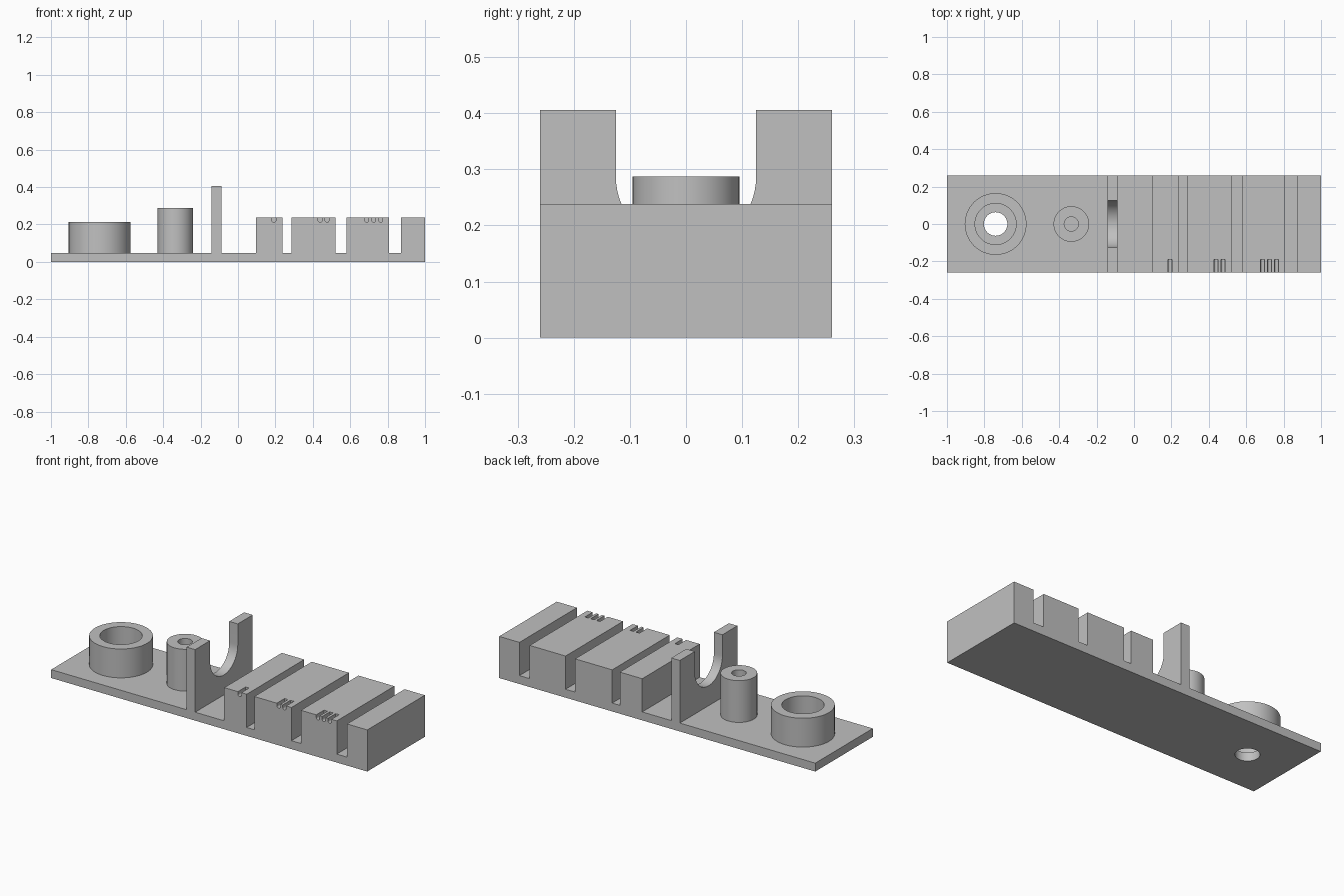
import bpy, bmesh
from math import sin, cos, pi, radians
from mathutils import Vector

cube = bpy.data.objects.get("Cube")
if cube:
    bpy.data.objects.remove(cube, do_unlink=True)

grey = bpy.data.materials.new("plain grey")
grey.use_nodes = True
colour = (0.53, 0.53, 0.53, 1)
grey.diffuse_color = colour
grey.node_tree.nodes["Principled BSDF"].inputs["Base Color"].default_value = colour

HALF_Y = 0.26
FLOOR = 0.048
BLOCK_TOP = 0.238


def finish(name, bm):
    bmesh.ops.recalc_face_normals(bm, faces=bm.faces[:])
    mesh = bpy.data.meshes.new(name)
    bm.to_mesh(mesh)
    bm.free()
    mesh.materials.append(grey)
    obj = bpy.data.objects.new(name, mesh)
    bpy.context.collection.objects.link(obj)
    return obj


def prism(name, points, offset):
    """Extrude a flat outline of 3D points along an offset."""
    bm = bmesh.new()
    face = bm.faces.new([bm.verts.new(p) for p in points])
    result = bmesh.ops.extrude_face_region(bm, geom=[face])
    verts = [g for g in result["geom"] if isinstance(g, bmesh.types.BMVert)]
    bmesh.ops.translate(bm, verts=verts, vec=Vector(offset))
    return finish(name, bm)


def lathe(name, profile, x, steps=64):
    """Spin a closed (radius, z) profile about a vertical axis at x."""
    bm = bmesh.new()
    rings = [[bm.verts.new((x + r * cos(2 * pi * i / steps), r * sin(2 * pi * i / steps), z))
              for i in range(steps)] for r, z in profile]
    for a, b in zip(rings, rings[1:] + rings[:1]):
        for i in range(steps):
            j = (i + 1) % steps
            bm.faces.new((a[i], a[j], b[j], b[i]))
    return finish(name, bm)


def arc(cx, cz, r, steps):
    """Lower half circle, from the positive side to the negative."""
    return [(cx + r * cos(pi * i / steps), cz - r * sin(pi * i / steps)) for i in range(steps + 1)]


def activate(obj):
    bpy.ops.object.select_all(action="DESELECT")
    obj.select_set(True)
    bpy.context.view_layer.objects.active = obj


def cut(obj, cutter):
    cutter.hide_render = True
    mod = obj.modifiers.new("cut", "BOOLEAN")
    mod.operation = "DIFFERENCE"
    mod.solver = "EXACT"
    mod.object = cutter
    activate(obj)
    bpy.ops.object.modifier_apply(modifier=mod.name)
    bpy.data.objects.remove(cutter, do_unlink=True)


# Base plate with four raised blocks separated by slots
outline = [(-1, 0), (-1, FLOOR)]
for left, right in ((0.095, 0.237), (0.285, 0.52), (0.58, 0.807), (0.872, 1)):
    outline += [(left, FLOOR), (left, BLOCK_TOP), (right, BLOCK_TOP), (right, FLOOR)]
outline[-1] = (1, 0)
body = prism("slotted_base", [(x, -HALF_Y, z) for x, z in outline], (0, 2 * HALF_Y, 0))

# Through hole below the ring
RING_X = -0.74
hole = [(RING_X + 0.063 * cos(2 * pi * i / 48), 0.063 * sin(2 * pi * i / 48), -0.05) for i in range(48)]
cut(body, prism("hole_cutter", hole, (0, 0, 0.15)))

# Round-bottomed counting marks on the front edge: one, two, three
for first, count in ((0.192, 1), (0.439, 2), (0.688, 3)):
    for i in range(count):
        x = first + i * 0.037
        pts = [(x + 0.011, 0.3)] + arc(x, 0.223, 0.011, 8) + [(x - 0.011, 0.3)]
        cut(body, prism("mark_cutter", [(px, -0.3, pz) for px, pz in pts], (0, 0.11, 0)))

# Ring socket and hollow post
SINK = FLOOR - 0.01
ring = lathe("ring_socket", [(0.165, SINK), (0.165, 0.213), (0.11, 0.213), (0.11, SINK)], RING_X)
post = lathe("hollow_post", [(0.095, SINK), (0.095, 0.287), (0.038, 0.287), (0.038, SINK)], -0.335)

# Upright cradle with a U-shaped opening
TOP = 0.406
profile = [(HALF_Y, SINK), (HALF_Y, TOP), (0.125, TOP)] + arc(0, 0.287, 0.125, 32)
profile += [(-0.125, TOP), (-HALF_Y, TOP), (-HALF_Y, SINK)]
cradle = prism("cradle", [(-0.143, y, z) for y, z in profile], (0.054, 0, 0))

for obj in (body, ring, post, cradle):
    activate(obj)
    bpy.ops.object.shade_smooth_by_angle(angle=radians(30))
